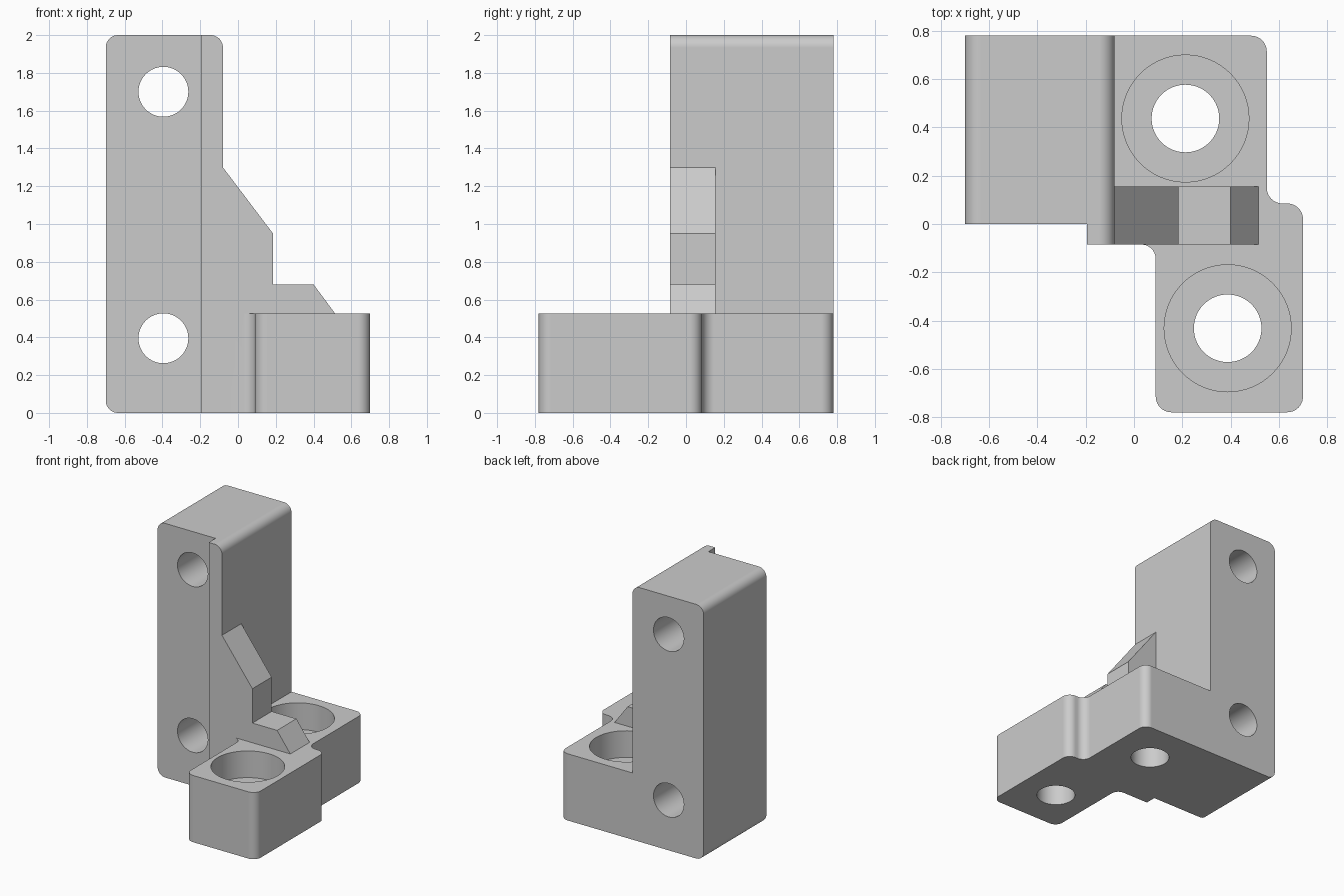
import bpy
import bmesh
from math import sin, cos, pi, radians
from mathutils import Vector

cube = bpy.data.objects.get("Cube")
if cube:
    bpy.data.objects.remove(cube)

grey = bpy.data.materials.new("plain_grey")
grey.use_nodes = True
grey.diffuse_color = (0.6, 0.6, 0.6, 1)
grey.node_tree.nodes["Principled BSDF"].inputs["Base Color"].default_value = (0.6, 0.6, 0.6, 1)


def rounded(points, steps=10):
    """Replace corners given as (a, b, radius) by right-angle arcs."""
    out = []
    for i, p in enumerate(points):
        corner = Vector(p[:2])
        if len(p) == 2:
            out.append(corner)
            continue
        r = p[2]
        u = (Vector(points[i - 1][:2]) - corner).normalized() * r
        v = (Vector(points[(i + 1) % len(points)][:2]) - corner).normalized() * r
        for k in range(steps + 1):
            t = k / steps * pi / 2
            out.append(corner + u * (1 - sin(t)) + v * (1 - cos(t)))
    return out


def prism(name, outline, axis, low, high):
    """Extrude a flat outline along y (outline in x, z) or z (outline in x, y)."""
    def place(p, d):
        return (p[0], d, p[1]) if axis == "y" else (p[0], p[1], d)
    bm = bmesh.new()
    face = bm.faces.new([bm.verts.new(place(p, low)) for p in outline])
    side = bmesh.ops.extrude_face_region(bm, geom=[face])["geom"]
    shift = Vector(place((0, 0), high - low))
    bmesh.ops.translate(bm, vec=shift, verts=[g for g in side if isinstance(g, bmesh.types.BMVert)])
    bmesh.ops.recalc_face_normals(bm, faces=bm.faces)
    mesh = bpy.data.meshes.new(name)
    bm.to_mesh(mesh)
    bm.free()
    mesh.materials.append(grey)
    obj = bpy.data.objects.new(name, mesh)
    bpy.context.collection.objects.link(obj)
    return obj


def drill(name, x, other, r, axis, low, high, sides=64):
    ring = [(x + r * cos(2 * pi * k / sides), other + r * sin(2 * pi * k / sides)) for k in range(sides)]
    obj = prism(name, ring, axis, low, high)
    obj.hide_render = True
    return obj


def combine(body, tool, operation):
    mod = body.modifiers.new(operation.lower(), "BOOLEAN")
    mod.operation = operation
    mod.solver = "EXACT"
    mod.object = tool
    bpy.context.view_layer.objects.active = body
    bpy.ops.object.modifier_apply(modifier=mod.name)
    bpy.data.objects.remove(tool)


R = 0.065
BACK, LIP, TOP = 0.78, -0.085, 0.525

# Upright block with rounded outer corners
bracket = prism("mounting_bracket", rounded([
    (-0.70, 0, R), (-0.70, 2, R), (-0.08, 2, R), (-0.08, 0)]), "y", 0, BACK)

# Raised lip down the front edge of the upright
lip = prism("front_lip", rounded([
    (-0.195, 0), (-0.195, 2), (-0.08, 2, R), (-0.08, 0)]), "y", LIP, 0)

# Stepped base with two screw pads
base = prism("base_block", rounded([
    (-0.195, LIP), (0.09, LIP, 0.06), (0.09, -BACK, R), (0.70, -BACK, R),
    (0.70, 0.085, R), (0.55, 0.085, R), (0.55, BACK, R), (-0.195, BACK)]), "z", 0, TOP)

# Stepped gusset between upright and base
gusset = prism("stepped_gusset", rounded([
    (-0.15, 0.2), (-0.15, 1.3), (-0.08, 1.3), (0.185, 0.95), (0.185, 0.68),
    (0.40, 0.68), (0.515, TOP), (0.515, 0.2)]), "y", LIP, 0.155)

for part in (lip, base, gusset):
    combine(bracket, part, "UNION")

# Horizontal bolt holes through the upright
for z in (0.395, 1.70):
    combine(bracket, drill("bolt_hole", -0.395, z, 0.132, "y", -0.3, 1), "DIFFERENCE")

# Counterbored vertical holes through the base
for x, y in ((0.213, 0.437), (0.388, -0.432)):
    combine(bracket, drill("counterbore", x, y, 0.263, "z", TOP - 0.21, 0.6), "DIFFERENCE")
    combine(bracket, drill("screw_hole", x, y, 0.14, "z", -0.2, 0.5), "DIFFERENCE")

# Smooth the rounded surfaces, keep the flats flat
bpy.ops.object.select_all(action="DESELECT")
bracket.select_set(True)
bpy.context.view_layer.objects.active = bracket
bpy.ops.object.shade_smooth_by_angle(angle=radians(30))
weighted = bracket.modifiers.new("flat_normals", "WEIGHTED_NORMAL")
weighted.keep_sharp = True
